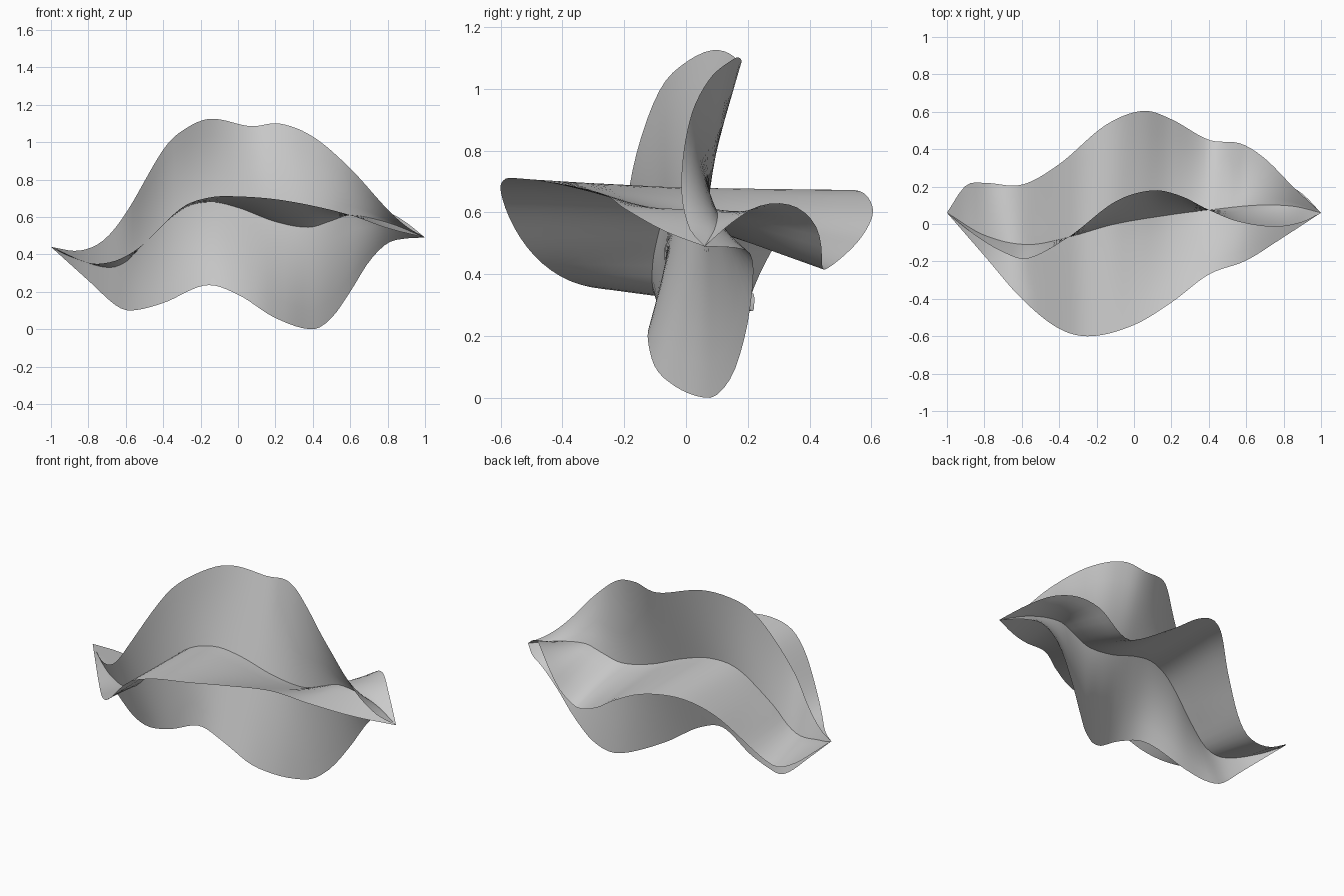
import bpy, bmesh

if "Cube" in bpy.data.objects:
    bpy.data.objects.remove(bpy.data.objects["Cube"])

STEPS, HALF = 64, 5   # samples along the length, strips per half sheet


def curve(pts, x):
    """Smooth cubic through (x, value) pairs."""
    n = len(pts)

    def slope(i):
        a, b = pts[max(i - 1, 0)], pts[min(i + 1, n - 1)]
        return (b[1] - a[1]) / (b[0] - a[0])
    for i in range(n - 1):
        (x0, v0), (x1, v1) = pts[i], pts[i + 1]
        if x <= x1 or i == n - 2:
            h = x1 - x0
            t = (x - x0) / h
            return ((2*t**3 - 3*t**2 + 1) * v0 + (t**3 - 2*t**2 + t) * h * slope(i)
                    + (3*t**2 - 2*t**3) * v1 + (t**3 - t**2) * h * slope(i + 1))


# Shared centre line
spine_y = [(-1, .06), (-.8, -.06), (-.57, -.11), (-.35, -.07), (-.1, 0), (.2, .05),
           (.4, .075), (.65, .10), (.85, .095), (1, .06)]
spine_z = [(-1, .44), (-.9, .39), (-.7, .33), (-.6, .36), (-.5, .46), (-.3, .64),
           (-.15, .68), (0, .65), (.2, .575), (.38, .545), (.5, .58), (.6, .61),
           (.8, .57), (1, .49)]
# Upright sheet edges
top_y = [(-1, .06), (-.85, -.06), (-.7, -.15), (-.57, -.185), (-.35, -.07), (-.1, .12),
         (.1, .18), (.25, .15), (.4, .075), (.55, .015), (.75, -.015), (.9, .01), (1, .06)]
top_z = [(-1, .44), (-.85, .42), (-.72, .475), (-.6, .62), (-.4, .96), (-.3, 1.06),
         (-.15, 1.125), (.07, 1.085), (.22, 1.10), (.4, 1.03), (.6, .86), (.8, .64),
         (.9, .55), (1, .49)]
low_z = [(-1, .44), (-.8, .26), (-.65, .125), (-.57, .10), (-.4, .14), (-.17, .235),
         (0, .185), (.2, .06), (.4, 0), (.5, .06), (.6, .20), (.7, .36), (.8, .46),
         (.9, .485), (1, .49)]
# Level sheet edges
front_y = [(-1, .06), (-.8, -.17), (-.6, -.40), (-.4, -.56), (-.23, -.60), (0, -.54),
           (.2, -.42), (.4, -.27), (.6, -.195), (.8, -.07), (1, .06)]
front_z = [(-1, .44), (-.8, .355), (-.7, .355), (-.6, .39), (-.5, .46), (-.3, .65),
           (-.15, .705), (0, .71), (.2, .695), (.4, .66), (.6, .61), (.8, .54), (1, .49)]
back_y = [(-1, .06), (-.9, .205), (-.8, .22), (-.6, .21), (-.4, .32), (-.15, .53),
          (.05, .605), (.2, .56), (.4, .45), (.57, .43), (.7, .35), (.85, .2), (1, .06)]
back_z = [(-1, .44), (-.88, .34), (-.74, .28), (-.6, .33), (-.4, .54), (-.25, .65),
          (-.1, .67), (.05, .61), (.2, .51), (.4, .415), (.5, .46), (.6, .56),
          (.7, .62), (.8, .625), (.9, .57), (1, .49)]


def sheet(name, edge_a, edge_b):
    """Loft straight rungs from one edge through the spine to the other."""
    bm = bmesh.new()
    rows = []
    for i in range(STEPS + 1):
        x = -1 + 2 * i / STEPS
        s = (curve(spine_y, x), curve(spine_z, x))
        row = []
        for j in range(-HALF, HALF + 1):
            e = edge_a(x) if j < 0 else edge_b(x)
            t = abs(j) / HALF
            row.append(bm.verts.new((x, s[0] + (e[0] - s[0]) * t, s[1] + (e[1] - s[1]) * t)))
        rows.append(row)
    for r, q in zip(rows, rows[1:]):
        for j in range(2 * HALF):
            bm.faces.new((r[j], q[j], q[j + 1], r[j + 1])).smooth = True
    # Close the pointed tips
    bmesh.ops.remove_doubles(bm, verts=bm.verts, dist=1e-4)
    mesh = bpy.data.meshes.new(name)
    bm.to_mesh(mesh)
    bm.free()
    bpy.context.collection.objects.link(bpy.data.objects.new(name, mesh))


# The lower edge leans opposite to the upper edge about the spine
sheet("upright_sheet",
      lambda x: (2 * curve(spine_y, x) - curve(top_y, x), curve(low_z, x)),
      lambda x: (curve(top_y, x), curve(top_z, x)))
sheet("level_sheet",
      lambda x: (curve(front_y, x), curve(front_z, x)),
      lambda x: (curve(back_y, x), curve(back_z, x)))
